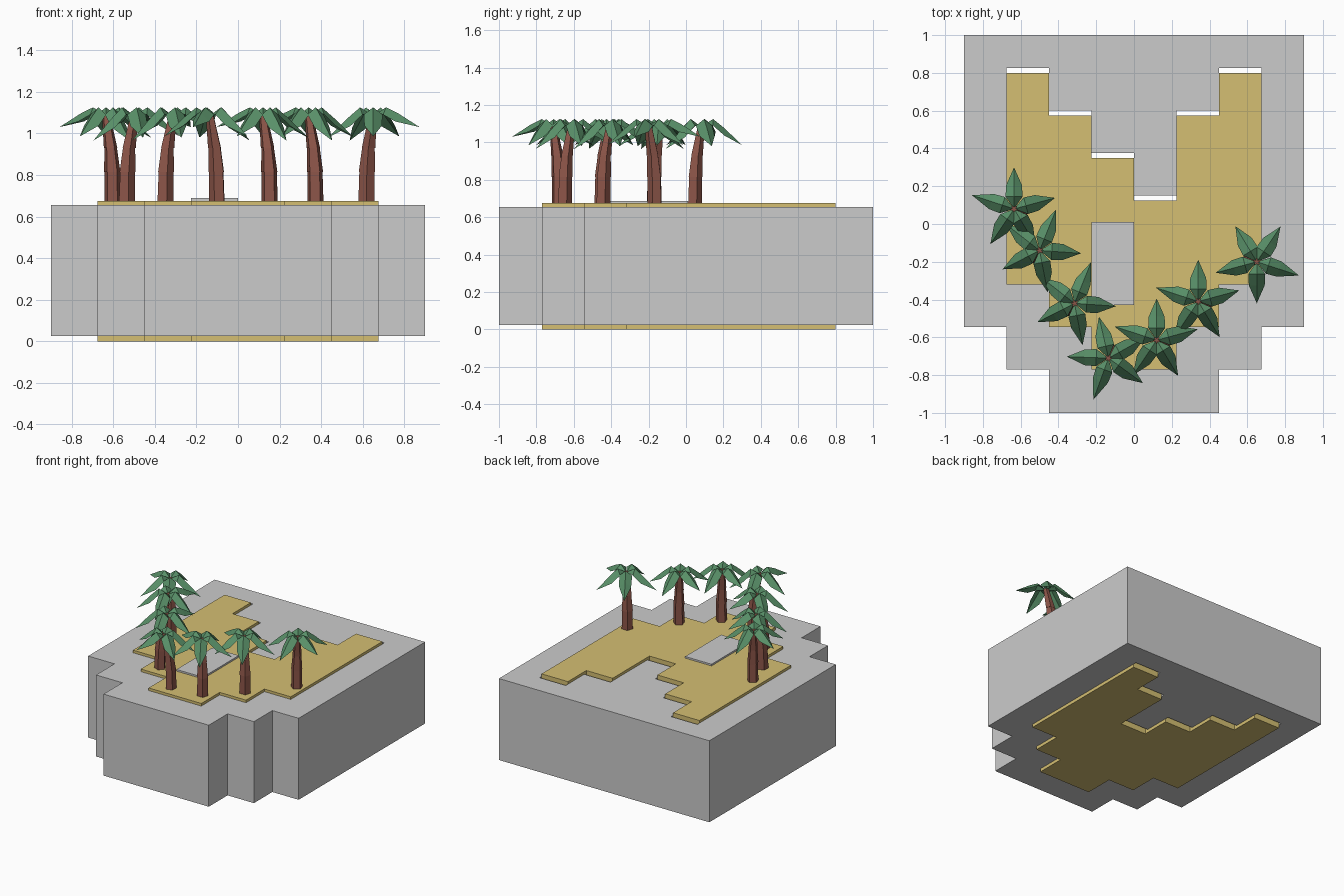
import bpy, bmesh
from math import sin, cos, radians, pi
from mathutils import Matrix, Vector

if "Cube" in bpy.data.objects:
    bpy.data.objects.remove(bpy.data.objects["Cube"])


def material(name, rgb):
    m = bpy.data.materials.new(name)
    m.diffuse_color = (*rgb, 1)
    m.use_nodes = True
    m.node_tree.nodes["Principled BSDF"].inputs["Base Color"].default_value = m.diffuse_color
    return m


SAND = material("sand", (0.66, 0.52, 0.17))
BARK = material("bark", (0.26, 0.09, 0.065))
LEAF = material("leaf", (0.10, 0.28, 0.14))


def finish(bm, name, mat=None):
    bmesh.ops.recalc_face_normals(bm, faces=bm.faces)
    me = bpy.data.meshes.new(name)
    bm.to_mesh(me)
    bm.free()
    if mat:
        me.materials.append(mat)
    ob = bpy.data.objects.new(name, me)
    bpy.context.collection.objects.link(ob)
    return ob


def slab(name, loops, z0, z1, mat=None):
    """Extruded plan outline; a second loop becomes a hole."""
    bm = bmesh.new()
    for pts in loops:
        vs = [bm.verts.new((x, y, z0)) for x, y in pts]
        for a, b in zip(vs, vs[1:] + vs[:1]):
            bm.edges.new((a, b))
    bmesh.ops.triangle_fill(bm, use_beauty=True, use_dissolve=False, edges=bm.edges[:])
    ext = bmesh.ops.extrude_face_region(bm, geom=bm.faces[:], use_keep_orig=True)
    top = [g for g in ext["geom"] if isinstance(g, bmesh.types.BMVert)]
    bmesh.ops.translate(bm, verts=top, vec=(0, 0, z1 - z0))
    return finish(bm, name, mat)


# Stepped plan outlines on a 0.225 grid
S = 0.225
front_steps = [(-3, -0.32), (-2, -0.32), (-2, -0.545), (-1, -0.545), (-1, -0.77),
               (1, -0.77), (1, -0.545), (2, -0.545), (2, -0.32), (3, -0.32)]
back_steps = [(3, 0.8), (2, 0.8), (2, 0.575), (1, 0.575), (1, 0.125), (0, 0.125),
              (0, 0.35), (-1, 0.35), (-1, 0.575), (-2, 0.575), (-2, 0.8), (-3, 0.8)]
sand = [(x * S, y) for x, y in front_steps + back_steps]
hole = [(x * S, y) for x, y in front_steps] + [(x * S, y + 0.025) for x, y in back_steps]
half = [(0.45, -1), (0.45, -0.77), (0.675, -0.77), (0.675, -0.545), (0.9, -0.545), (0.9, 1)]
rim = half + [(-x, y) for x, y in reversed(half)]

slab("stone_block", [rim, hole], 0.025, 0.655)
slab("sand_core", [sand], 0.0, 0.675, SAND)
slab("pond_slab", [[(-S, -0.43), (0, -0.43), (0, 0.01), (-S, 0.01)]], 0.67, 0.688)


# Trunk: three leaning, tapered five-sided segments
def trunk():
    bm = bmesh.new()
    segs = [((0, 0, 0.67), 0.041, (-0.002, 0.003, 0.82), 0.038),
            ((-0.002, 0.003, 0.815), 0.041, (-0.010, 0.011, 0.94), 0.031),
            ((-0.010, 0.011, 0.93), 0.034, (-0.032, 0.035, 1.09), 0.020)]
    for c0, r0, c1, r1 in segs:
        rings = [[bm.verts.new((c[0] + r * cos(2 * pi * i / 5 + 0.3),
                                c[1] + r * sin(2 * pi * i / 5 + 0.3), c[2]))
                  for i in range(5)] for c, r in ((c0, r0), (c1, r1))]
        for i in range(5):
            j = (i + 1) % 5
            bm.faces.new((rings[0][i], rings[0][j], rings[1][j], rings[1][i]))
        bm.faces.new(rings[0])
        bm.faces.new(rings[1])
    return finish(bm, "palm_trunk", BARK)


# Crown: five ridged, drooping, pointed fronds
def crown():
    bm = bmesh.new()
    fronds = [(162, 0.235, 1.03), (90, 0.22, 0.985), (15, 0.225, 0.98),
              (-59, 0.22, 0.965), (236, 0.225, 0.985)]
    for ang, length, tip_z in fronds:
        rot = Matrix.Translation((-0.032, 0.035, 0)) @ Matrix.Rotation(radians(ang), 4, 'Z')

        def v(r, y, z):
            return bm.verts.new(rot @ Vector((r, y, z)))
        root, tip = v(0.0, 0, 1.085), v(length, 0, tip_z)
        rows = []
        for r, w, z, drop in ((0.065, 0.045, 1.125, 0.035),
                              (0.125, 0.042, 0.55 * 1.125 + 0.45 * tip_z + 0.015, 0.04)):
            rows.append([v(r, w, z - drop), v(r, 0, z), v(r, -w, z - drop), v(r, 0, z - 0.014)])
        for i in range(4):
            j = (i + 1) % 4
            bm.faces.new((root, rows[0][i], rows[0][j]))
            bm.faces.new((rows[0][i], rows[1][i], rows[1][j], rows[0][j]))
            bm.faces.new((rows[1][i], tip, rows[1][j]))
    return finish(bm, "palm_crown", LEAF)


# Seven palms along the front of the beach: crown position and turn
palms = [(-0.635, 0.08, 0), (-0.5, -0.14, -94), (-0.315, -0.42, -94), (-0.135, -0.71, 88),
         (0.12, -0.615, 0), (0.34, -0.41, 0), (0.65, -0.2, 180)]
parts = [trunk(), crown()]
for n, (x, y, turn) in enumerate(palms):
    turn_m = Matrix.Rotation(radians(turn), 4, 'Z')
    base = Vector((x, y, 0)) - turn_m @ Vector((-0.032, 0.035, 0))
    for part in parts:
        ob = part
        if n:
            ob = part.copy()
            bpy.context.collection.objects.link(ob)
        ob.matrix_world = Matrix.Translation(base) @ turn_m
